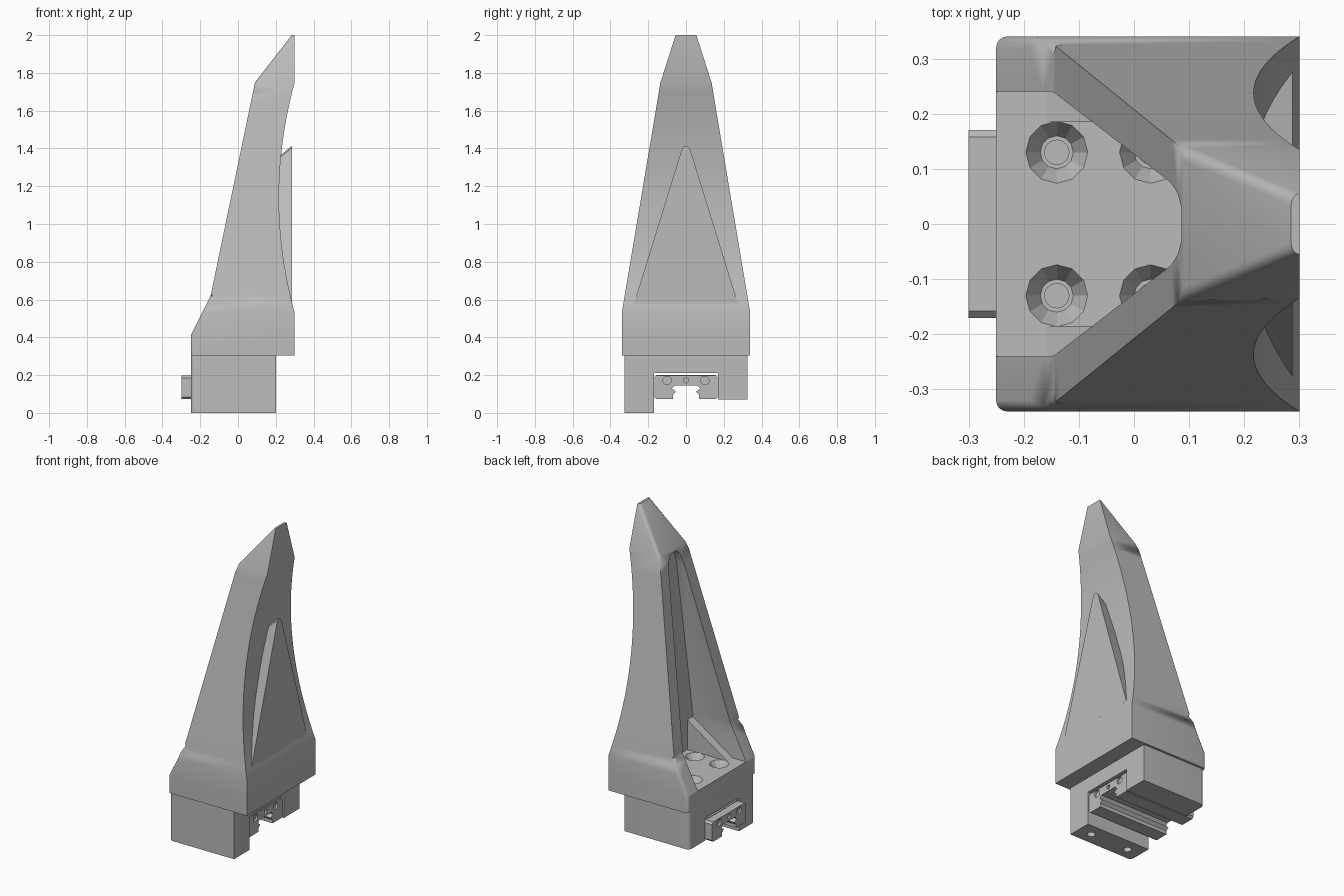
import bpy, bmesh, math
from mathutils import Matrix, Vector

cube = bpy.data.objects.get("Cube")
if cube:
    bpy.data.objects.remove(cube, do_unlink=True)

grey = bpy.data.materials.new("plain grey")
grey.use_nodes = True
grey.diffuse_color = (0.5, 0.5, 0.5, 1)
grey.node_tree.nodes["Principled BSDF"].inputs["Base Color"].default_value = (0.5, 0.5, 0.5, 1)


def finish(name, bm):
    bmesh.ops.recalc_face_normals(bm, faces=bm.faces)
    mesh = bpy.data.meshes.new(name)
    bm.to_mesh(mesh)
    bm.free()
    mesh.materials.append(grey)
    obj = bpy.data.objects.new(name, mesh)
    bpy.context.collection.objects.link(obj)
    return obj


def prism(a, b, place):
    """Extrude matching outlines a and b, mapped to 3D by place(point, side)."""
    bm = bmesh.new()
    rings = [[bm.verts.new(place(p, i)) for p in pts] for i, pts in enumerate((a, b))]
    n = len(a)
    for i in range(n):
        j = (i + 1) % n
        bm.faces.new((rings[0][i], rings[0][j], rings[1][j], rings[1][i]))
    bm.faces.new(rings[0][::-1])
    bm.faces.new(rings[1])
    return bm


def along_x(pts, x0, x1, far=None):
    return prism(pts, far or pts, lambda p, i: ((x0, x1)[i], p[0], p[1]))


def along_y(pts, y0, y1):
    return prism(pts, pts, lambda p, i: (p[0], (y0, y1)[i], p[1]))


def mirrored(half):
    """Close a half outline (y >= 0) across y = 0."""
    return half + [(-y, z) for y, z in reversed(half) if y > 0]


def cone(at, r0, r1, depth, axis="Z", sides=24):
    bm = bmesh.new()
    turn = Matrix.Rotation(math.pi / 2, 4, "Y") if axis == "X" else Matrix()
    bmesh.ops.create_cone(bm, cap_ends=True, segments=sides, radius1=r0, radius2=r1,
                          depth=depth, matrix=Matrix.Translation(at) @ turn)
    return bm


def cut(obj, *cutters):
    for bm in cutters:
        tool = finish("cutter", bm)
        tool.hide_render = True
        mod = obj.modifiers.new("cut", "BOOLEAN")
        mod.operation, mod.object, mod.solver = "DIFFERENCE", tool, "EXACT"
        graph = bpy.context.evaluated_depsgraph_get()
        mesh = bpy.data.meshes.new_from_object(obj.evaluated_get(graph))
        obj.modifiers.clear()
        obj.data = mesh
        bpy.data.objects.remove(tool, do_unlink=True)


def lerp(table, z):
    for (z0, v0), (z1, v1) in zip(table, table[1:]):
        if z <= z1:
            return v0 + (v1 - v0) * (z - z0) / (z1 - z0)
    return table[-1][1]


# Tapered tower with a hollowed back, lofted from rectangular sections
FRONT = [(0.305, -0.25), (0.41, -0.25), (0.62, -0.145), (1.75, 0.09), (2.0, 0.285)]
WIDTH = [(0.305, 0.34), (0.53, 0.34), (1.75, 0.135), (2.0, 0.055)]


def hollow(z):
    if z < 0.53 or z > 1.75:
        return 0.3
    return 0.217 + 0.083 * ((z - 1.14) / 0.61) ** 2


levels = sorted([0.305, 0.41, 0.62, 2.0] + [0.53 + 1.22 * i / 24 for i in range(24)] + [1.75])
bm = bmesh.new()
rings = []
for z in levels:
    f, b, w = lerp(FRONT, z), hollow(z), lerp(WIDTH, z)
    rings.append([bm.verts.new((x, y, z)) for x, y in ((f, -w), (b, -w), (b, w), (f, w))])
for lo, hi in zip(rings, rings[1:]):
    for i in range(4):
        j = (i + 1) % 4
        bm.faces.new((lo[i], lo[j], hi[j], hi[i]))
bm.faces.new(rings[0][::-1])
bm.faces.new(rings[-1])
corners = [bm.edges.get((lo[i], hi[i])) for lo, hi in zip(rings, rings[1:]) for i in (0, 3)]
bmesh.ops.bevel(bm, geom=corners, offset=0.02, segments=4, profile=0.5, affect="EDGES")
tower = finish("tower", bm)

# Open pocket, countersunk bolt holes and slanted grooves in its rear wall
BACK = 0.12
pocket = mirrored([(0.24, 0.41), (0.24, 0.61), (0.075, 1.64), (0.055, 1.7), (0.03, 1.73)])
cut(tower, along_x(pocket, -0.5, BACK))
for x in (-0.14, 0.03):
    for y in (-0.13, 0.13):
        cut(tower, cone((x, y, 0.39), 0.03, 0.058, 0.046, sides=12),
            cone((x, y, 0.37), 0.022, 0.022, 0.06))
for i in range(5):
    groove = bmesh.new()
    bmesh.ops.create_cube(groove, size=1, matrix=Matrix.Translation((BACK, 0, 0.9 + 0.07 * i))
                          @ Matrix.Rotation(math.radians(35), 4, "X")
                          @ Matrix.Diagonal((0.04, 0.2 - 0.015 * i, 0.025, 1)))
    cut(tower, groove)

# Sloping gussets on the pocket floor
for side, s in (("left", 1), ("right", -1)):
    finish("gusset_" + side, along_y([(-0.165, 0.405), (0.125, 0.405), (0.125, 0.6)],
                                     s * 0.185, s * 0.25))

# Raised triangular rib in the hollow, with a sloping rounded tip
outer = mirrored([(0.275, 0.58), (0.03, 1.37), (0.018, 1.405), (0, 1.415)])
inner = [(y, z - 0.08 if z > 1 else z) for y, z in outer]
finish("triangular_rib", along_x(inner, 0.19, 0.287, outer))

# Base block with a long leg on one side and a channel underneath
block = along_x([(-0.325, 0), (-0.17, 0), (-0.17, 0.21), (0.17, 0.21), (0.17, 0.07),
                 (0.325, 0.07), (0.325, 0.305), (-0.325, 0.305)], -0.25, 0.2)
ends = [e for e in block.edges
        if all(v.co.x < -0.2 and abs(v.co.y) > 0.3 for v in e.verts)
        and abs(e.verts[0].co.z - e.verts[1].co.z) > 0.1]
bmesh.ops.bevel(block, geom=ends, offset=0.025, segments=5, profile=0.5, affect="EDGES")
base = finish("base_block", block)
for x in (-0.16, 0.11):
    cut(base, cone((x, -0.25, 0), 0.024, 0.024, 0.1))

# Sliding carriage with its end caps
GROOVE = [(0.07, 0.075), (0.07, 0.095), (0.052, 0.113), (0.075, 0.128), (0.06, 0.145), (0, 0.145)]


def carriage(name, w, top, x0, x1):
    half = [(0, 0.145), (0.06, 0.145), (0.075, 0.128), (0.052, 0.113), (0.07, 0.095),
            (0.07, 0.073), (w - 0.012, 0.073), (w, 0.085), (w, top - 0.012), (w - 0.012, top)]
    return finish(name, along_x(mirrored(half), x0, x1))


carriage("carriage_body", 0.168, 0.2, -0.25, 0.17)
for name, x0, x1, face in (("carriage_cap_outer", -0.3, -0.25, -0.3),
                           ("carriage_cap_inner", 0.17, 0.192, 0.192)):
    cap = carriage(name, 0.17, 0.197, x0, x1)
    for y, r in ((-0.1, 0.022), (0, 0.013), (0.1, 0.022)):
        cut(cap, cone((face, y, 0.172), r, r, 0.024, "X"))

# Soft shading with crisp edges
bpy.ops.object.select_all(action="DESELECT")
for obj in bpy.context.scene.objects:
    if obj.type == "MESH" and grey.name in obj.data.materials:
        obj.select_set(True)
        bpy.context.view_layer.objects.active = obj
bpy.ops.object.shade_smooth_by_angle(angle=math.radians(25))
